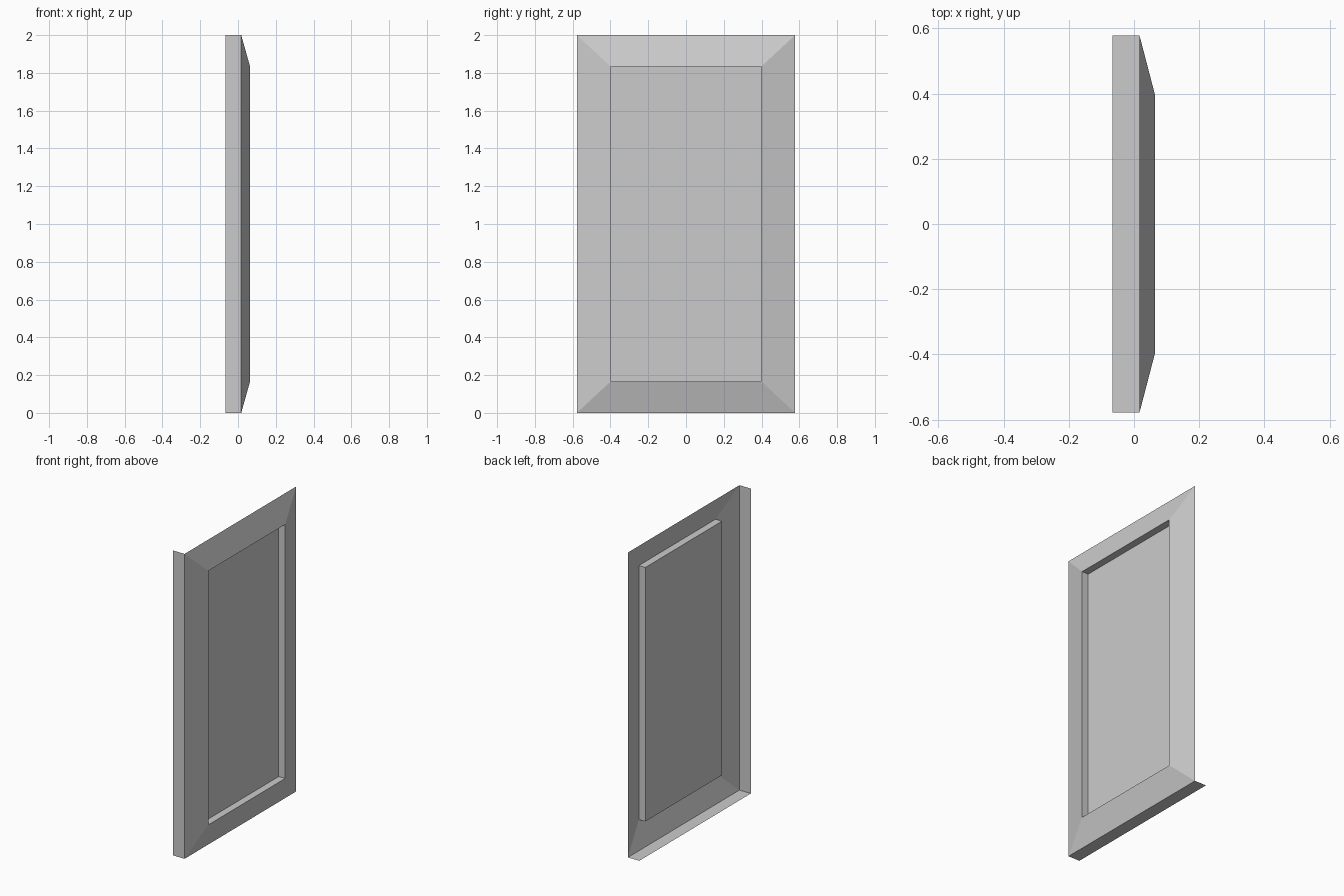
import bpy
import bmesh

# Remove the default cube
cube = bpy.data.objects.get("Cube")
if cube:
    bpy.data.objects.remove(cube, do_unlink=True)

HALF_W, HEIGHT = 0.578, 2.0        # outer rim
LIP_W, LIP_MARGIN = 0.398, 0.167   # opening of the recess
BACK_X, RIM_X, LIP_X, PANEL_X = -0.066, 0.017, 0.064, 0.017

grey = bpy.data.materials.new("plain grey")
grey.use_nodes = True
colour = (0.6, 0.6, 0.6, 1.0)
grey.diffuse_color = colour
grey.node_tree.nodes["Principled BSDF"].inputs["Base Color"].default_value = colour


def ring(bm, x, half_w, margin):
    """Rectangle at depth x, starting bottom front, counter-clockwise from +x."""
    low, high = margin, HEIGHT - margin
    corners = [(-half_w, low), (half_w, low), (half_w, high), (-half_w, high)]
    return [bm.verts.new((x, y, z)) for y, z in corners]


def bridge(bm, outer, inner, sides=range(4)):
    """Join two rectangles along the chosen sides."""
    for i in sides:
        j = (i + 1) % 4
        bm.faces.new((outer[i], outer[j], inner[j], inner[i]))


def finish(bm, name):
    loose = [v for v in bm.verts if not v.link_faces]
    bmesh.ops.delete(bm, geom=loose, context='VERTS')
    mesh = bpy.data.meshes.new(name)
    bm.to_mesh(mesh)
    bm.free()
    mesh.materials.append(grey)
    obj = bpy.data.objects.new(name, mesh)
    bpy.context.collection.objects.link(obj)


# Sloping frame around the opening
bm = bmesh.new()
bridge(bm, ring(bm, RIM_X, HALF_W, 0), ring(bm, LIP_X, LIP_W, LIP_MARGIN))
finish(bm, "sloped_frame")

# Recessed panel with its four short walls
bm = bmesh.new()
panel = ring(bm, PANEL_X, LIP_W, LIP_MARGIN)
bridge(bm, ring(bm, LIP_X, LIP_W, LIP_MARGIN), panel)
bm.faces.new(panel)
finish(bm, "recessed_panel")

# Edge strips: only the bottom and the front side are closed
for name, side in (("bottom_edge", 0), ("front_edge", 3)):
    bm = bmesh.new()
    bridge(bm, ring(bm, BACK_X, HALF_W, 0), ring(bm, RIM_X, HALF_W, 0), [side])
    finish(bm, name)
